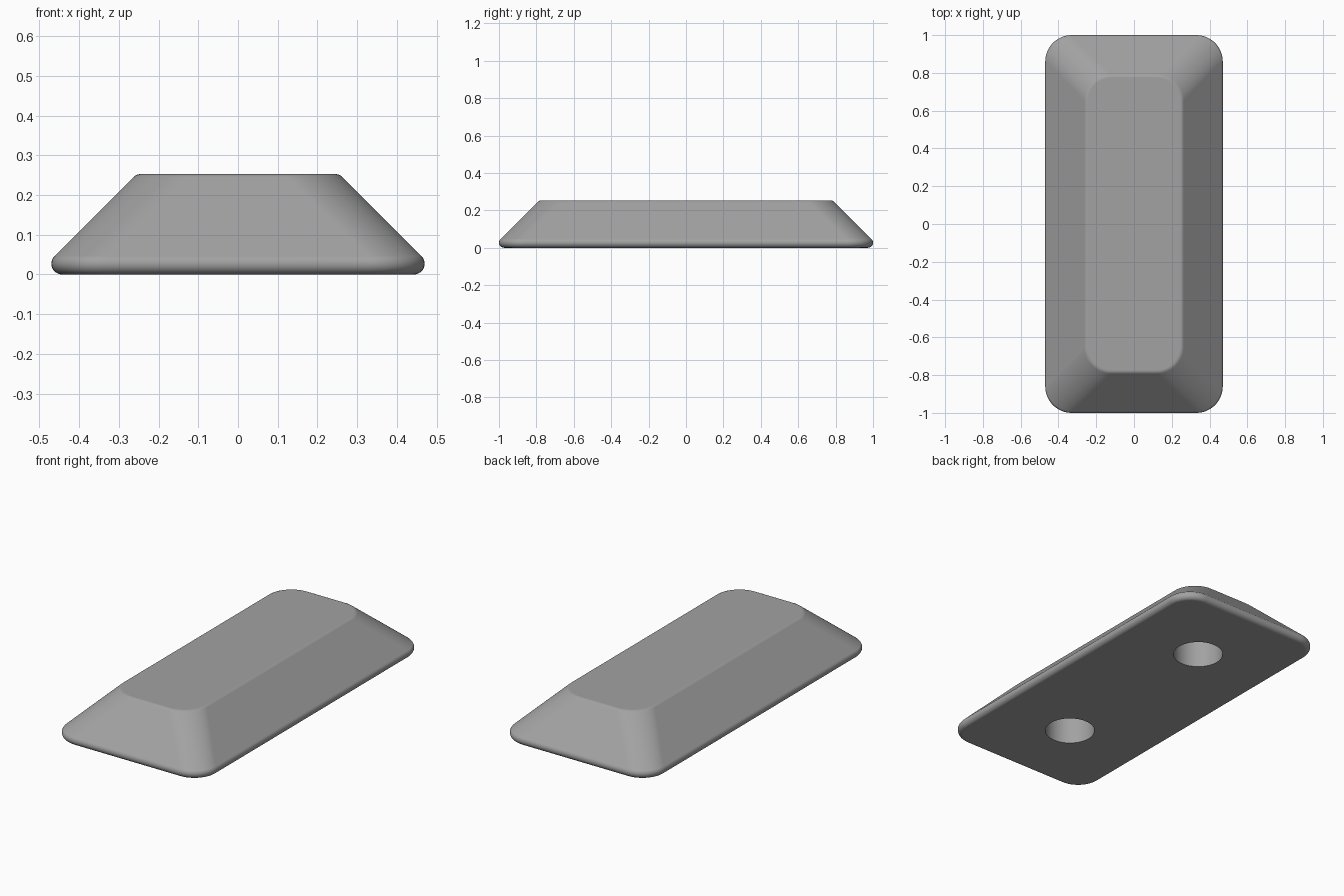
import bpy, bmesh, math

if "Cube" in bpy.data.objects:
    bpy.data.objects.remove(bpy.data.objects["Cube"])

HALF_X, HALF_Y, HEIGHT = 0.47, 1.0, 0.253
FILLET, CORNER = 0.027, 0.14
HOLE_R, HOLE_Y, HOLE_DEPTH = 0.132, 0.535, 0.20

grey = bpy.data.materials.new("plain grey")
grey.diffuse_color = (0.36, 0.36, 0.36, 1)
grey.use_nodes = True
grey.node_tree.nodes["Principled BSDF"].inputs["Base Color"].default_value = grey.diffuse_color


def ring(bm, inset, radius, z, steps=12):
    """Rounded rectangle pulled in from the widest outline."""
    verts = []
    cx, cy = HALF_X - inset - radius, HALF_Y - inset - radius
    for q, (sx, sy) in enumerate([(1, 1), (-1, 1), (-1, -1), (1, -1)]):
        for i in range(steps + 1):
            a = math.pi / 2 * (q + i / steps)
            verts.append(bm.verts.new((sx * cx + radius * math.cos(a),
                                       sy * cy + radius * math.sin(a), z)))
    return verts


# Side section as (inset, corner radius, height): lower fillet, slope, top fillet
section = []
for i in range(13):
    a = math.radians(-90 + 135 * i / 12)
    inset = FILLET * (1 - math.cos(a))
    section.append((inset, CORNER - inset, FILLET * (1 + math.sin(a))))
slope_sum = FILLET * math.sqrt(2) - FILLET + FILLET      # outward + height on the 45 degree slope
top_inset = HEIGHT - slope_sum + FILLET * math.tan(math.pi / 8)
for i in range(5):
    a = math.radians(45 + 45 * i / 4)
    section.append((top_inset - FILLET * math.cos(a), CORNER - 0.012 * i / 4,
                    HEIGHT - FILLET * (1 - math.sin(a))))

# Main body
bm = bmesh.new()
rings = [ring(bm, *s) for s in section]
for low, high in zip(rings, rings[1:]):
    n = len(low)
    for i in range(n):
        j = (i + 1) % n
        bm.faces.new((low[i], low[j], high[j], high[i]))
bm.faces.new(rings[0][::-1])
bm.faces.new(rings[-1])
bmesh.ops.recalc_face_normals(bm, faces=bm.faces)
mesh = bpy.data.meshes.new("body")
bm.to_mesh(mesh)
bm.free()
mesh.materials.append(grey)
body = bpy.data.objects.new("body", mesh)
bpy.context.collection.objects.link(body)

# Two blind round holes in the underside
for side in (-1, 1):
    bpy.ops.mesh.primitive_cylinder_add(vertices=48, radius=HOLE_R, depth=HOLE_DEPTH + 0.1,
                                        location=(0, side * HOLE_Y, (HOLE_DEPTH - 0.1) / 2))
    cutter = bpy.context.object
    cutter.name = "hole_cutter"
    cutter.hide_render = True
    cutter.data.materials.append(grey)
    cut = body.modifiers.new("hole", 'BOOLEAN')
    cut.operation, cut.solver, cut.object = 'DIFFERENCE', 'EXACT', cutter
    bpy.ops.object.select_all(action='DESELECT')
    body.select_set(True)
    bpy.context.view_layer.objects.active = body
    bpy.ops.object.modifier_apply(modifier=cut.name)
    bpy.data.objects.remove(cutter, do_unlink=True)

# Smooth fillets and hole walls, flat planes
bpy.ops.object.shade_smooth_by_angle(angle=math.radians(30))
normals = body.modifiers.new("face_weighting", 'WEIGHTED_NORMAL')
normals.keep_sharp = True
